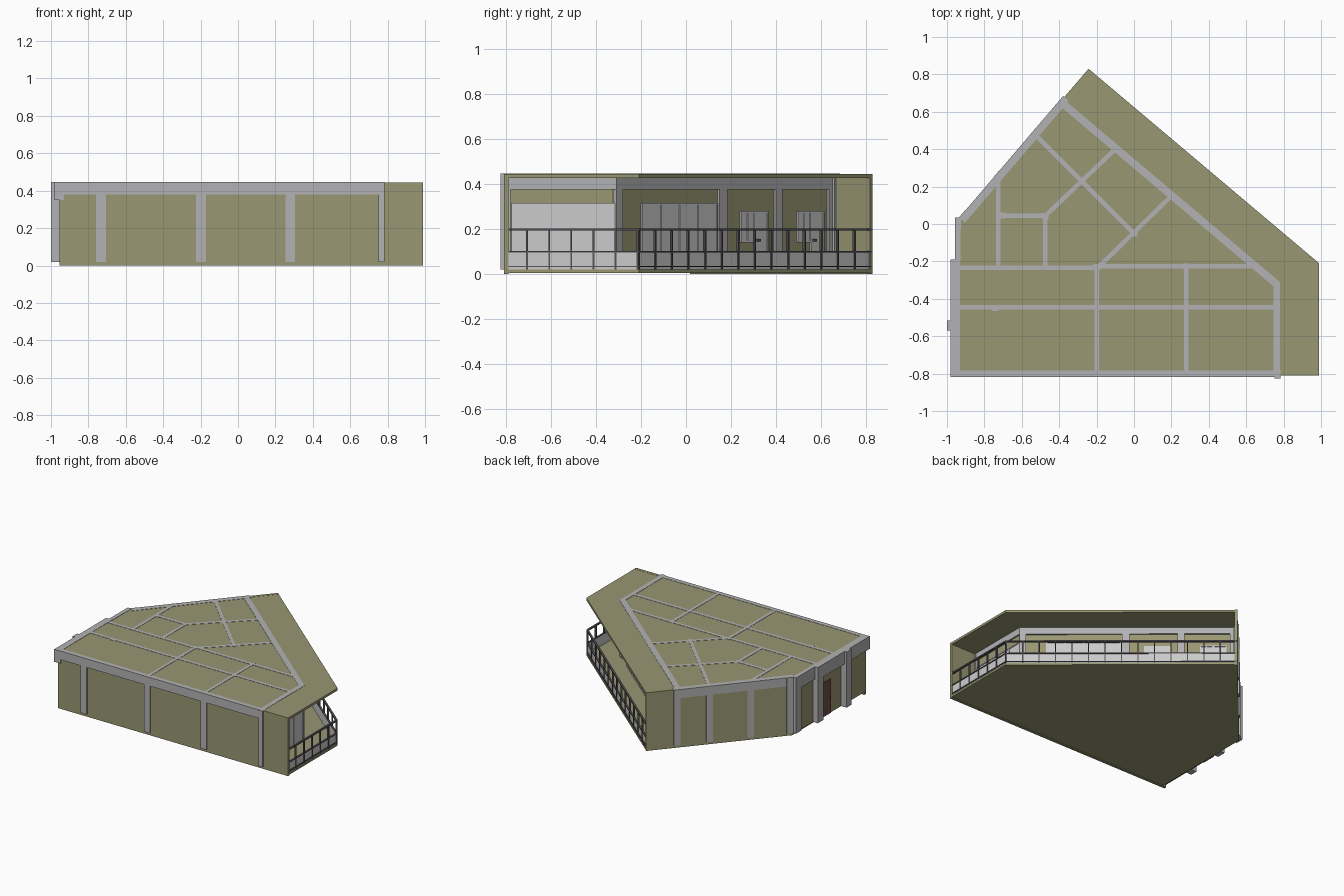
import bpy, bmesh
from mathutils import Vector

if "Cube" in bpy.data.objects:
    bpy.data.objects.remove(bpy.data.objects["Cube"])


def material(name, rgb):
    m = bpy.data.materials.new(name)
    m.diffuse_color = (*rgb, 1)
    m.use_nodes = True
    m.node_tree.nodes["Principled BSDF"].inputs["Base Color"].default_value = m.diffuse_color
    return m


OLIVE = material("olive_plaster", (0.32, 0.31, 0.17))
GREY = material("concrete", (0.45, 0.45, 0.46))
WHITE = material("pale_panel", (0.66, 0.69, 0.68))
DARK = material("dark_metal", (0.09, 0.09, 0.10))
RED = material("red_door", (0.17, 0.08, 0.06))
FLOOR, CEIL, TOP = 0.02, 0.426, 0.446


def prism(name, pts, z0, z1, mat):
    """Plan outline extruded from z0 to z1."""
    bm = bmesh.new()
    face = bm.faces.new([bm.verts.new((x, y, z0)) for x, y in pts])
    up = bmesh.ops.extrude_face_region(bm, geom=[face])["geom"]
    bmesh.ops.translate(bm, vec=(0, 0, z1 - z0),
                        verts=[v for v in up if isinstance(v, bmesh.types.BMVert)])
    bmesh.ops.recalc_face_normals(bm, faces=bm.faces)
    me = bpy.data.meshes.new(name)
    bm.to_mesh(me)
    bm.free()
    me.materials.append(mat)
    ob = bpy.data.objects.new(name, me)
    bpy.context.collection.objects.link(ob)
    return ob


def run(name, p, q, a, b, z0, z1, mat):
    """Straight piece along p-q, spanning a..b to the left of the line."""
    p, q = Vector(p), Vector(q)
    d = (q - p).normalized()
    n = Vector((-d.y, d.x))
    return prism(name, [p + n * a, q + n * a, q + n * b, p + n * b], z0, z1, mat)


def at(p, q, t):
    return Vector(p).lerp(Vector(q), t)


# Main plan corners
FL, FR = (-0.955, -0.81), (0.99, -0.81)
R, B = (0.99, -0.21), (-0.243, 0.83)
G0, G1, G2 = (0.78, -0.80), (0.78, -0.31), (-0.38, 0.67)
L1 = (-0.93, 0.03)
outline = [(-0.93, -0.81), FR, R, B, L1]

# Slabs
prism("floor_slab", outline, 0.005, FLOOR, OLIVE)
prism("roof_slab", outline, CEIL, TOP - 0.002, OLIVE)

# Outer walls
run("front_wall", FL, (0.99, -0.81), 0, 0.02, 0.0, CEIL + 0.019, OLIVE)
run("rear_wall", B, L1, 0, 0.02, 0.0, CEIL + 0.019, OLIVE)
run("left_wall_front", (-0.95, -0.22), FL, 0, 0.02, FLOOR, CEIL, OLIVE)
run("left_wall_rear", (-0.94, 0.02), (-0.94, -0.22), 0, 0.02, FLOOR, CEIL, OLIVE)

# Perimeter beams
run("front_beam", (-0.98, -0.818), (0.78, -0.818), 0, 0.035, 0.38, TOP, GREY)
run("left_beam_front", (-0.982, -0.19), (-0.982, -0.818), 0, 0.052, 0.35, TOP, GREY)
run("left_beam_rear", (-0.957, 0.03), (-0.957, -0.20), 0, 0.03, 0.35, TOP, GREY)
rear_start = (-0.385, 0.668)
run("rear_beam", rear_start, L1, -0.006, 0.035, 0.38, TOP, GREY)
run("balcony_beam_right", G0, G1, 0, 0.035, 0.375, TOP, GREY)
run("balcony_beam_diagonal", G1, G2, 0, 0.04, 0.375, TOP, GREY)

# Front columns, the last one stands proud at the balcony
for i, x in enumerate((-0.733, -0.198, 0.28)):
    run(f"front_column_{i}", (x - 0.026, -0.818), (x + 0.026, -0.818), 0, 0.035, FLOOR, 0.38, GREY)
run("front_column_end", (0.75, -0.825), (0.783, -0.825), 0, 0.045, FLOOR, TOP, GREY)

# Left and rear columns
for i, (x0, x1, y0, y1) in enumerate(((-0.999, -0.94, -0.57, -0.515),
                                      (-0.982, -0.93, -0.26, -0.19),
                                      (-0.957, -0.925, -0.03, 0.035))):
    prism(f"left_column_{i}", [(x0, y0), (x1, y0), (x1, y1), (x0, y1)], FLOOR, TOP, GREY)
for i, t in enumerate((0.21, 0.43, 0.71, 0.975)):
    run(f"rear_column_{i}", at(B, L1, t - 0.022), at(B, L1, t + 0.022), -0.008, 0.03, FLOOR, TOP, GREY)

# Entrance door on the left side
run("entrance_door", (-0.957, -0.275), (-0.957, -0.385), 0, 0.015, FLOOR, 0.28, RED)
run("entrance_handle", (-0.963, -0.368), (-0.963, -0.376), 0, 0.01, 0.145, 0.155, DARK)

# Interior beams with partition walls below
partitions = [(-0.94, -0.235, -0.2, -0.235), (-0.2, -0.227, 0.65, -0.227),
              (-0.94, -0.445, 0.76, -0.445), (-0.2, -0.79, -0.2, -0.23),
              (0.28, -0.79, 0.28, -0.23), (-0.725, -0.235, -0.725, 0.24),
              (-0.725, 0.043, -0.475, 0.043), (-0.475, -0.235, -0.475, 0.043),
              (-0.475, 0.043, -0.1, 0.4), (-0.525, 0.475, 0.0, -0.05),
              (-0.19, -0.23, 0.2, 0.15)]
for i, (x0, y0, x1, y1) in enumerate(partitions):
    run(f"inner_beam_{i}", (x0, y0), (x1, y1), -0.012, 0.012, 0.385, TOP, GREY)
    run(f"inner_wall_{i}", (x0, y0), (x1, y1), -0.008, 0.008, FLOOR, 0.385, OLIVE)
for i, (x, y) in enumerate(((-0.198, -0.229), (0.28, -0.227), (-0.475, 0.043),
                            (-0.705, 0.045), (0.0, -0.05), (-0.742, -0.45))):
    run(f"inner_column_{i}", (x - 0.018, y), (x + 0.018, y), -0.016, 0.016, FLOOR, TOP, GREY)

# Walls facing the balcony
run("balcony_wall_right", G0, G1, 0.012, 0.03, FLOOR, 0.38, OLIVE)
run("balcony_wall_diagonal", G1, G2, 0.012, 0.03, FLOOR, 0.38, OLIVE)


def diag(y):
    return at(G1, G2, (y - G1[1]) / (G2[1] - G1[1]))


# Balcony columns
for i, (a, b) in enumerate(((-0.31, -0.28), (0.15, 0.185), (0.40, 0.43), (0.635, 0.67))):
    run(f"balcony_column_{i}", diag(a), diag(b), 0, 0.04, FLOOR, 0.38, GREY)


def glazing(name, p, q, z0, z1, panes):
    """Pane with an outer frame and mullions."""
    p, q = Vector(p), Vector(q)
    L, w = (q - p).length, 0.008
    run(name + "_pane", p, q, 0.007, 0.02, z0, z1, WHITE)
    for k in range(panes + 1):
        c = w / 2 + (L - w) * k / panes
        run(f"{name}_mullion_{k}", at(p, q, (c - w / 2) / L), at(p, q, (c + w / 2) / L),
            0.003, 0.015, z0, z1, WHITE)
    for k, z in enumerate((z0, z1 - w)):
        run(f"{name}_rail_{k}", p, q, 0.003, 0.015, z, z + w, WHITE)


# Sliding windows and balcony doors with side windows
glazing("right_sliding_window", (0.78, -0.775), (0.78, -0.315), FLOOR, 0.315, 4)
glazing("diagonal_sliding_window", diag(-0.19), diag(0.145), FLOOR, 0.315, 4)
for i, y in enumerate((0.25, 0.5)):
    glazing(f"side_window_{i}", diag(y), diag(y + 0.06), 0.14, 0.28, 2)
    glazing(f"balcony_door_{i}", diag(y + 0.06), diag(y + 0.12), FLOOR, 0.28, 1)
    run(f"door_handle_{i}", diag(y + 0.068), diag(y + 0.078), -0.006, 0.01, 0.145, 0.155, DARK)

# Balcony parapet and railing
for name, p, q, n in (("right", FR, R, 6), ("diagonal", R, B, 14)):
    run(f"{name}_parapet", p, q, 0.006, 0.014, FLOOR, 0.098, WHITE)
    for k, (z, h) in enumerate(((0.192, 0.01), (0.096, 0.006), (0.03, 0.006))):
        run(f"{name}_rail_{k}", p, q, 0, 0.014, z, z + h, DARK)
    L = (Vector(q) - Vector(p)).length
    for k in range(n + 1):
        c = 0.005 + (L - 0.01) * k / n
        run(f"{name}_post_{k}", at(p, q, (c - 0.004) / L), at(p, q, (c + 0.004) / L),
            0.001, 0.013, 0.005, 0.195, DARK)
